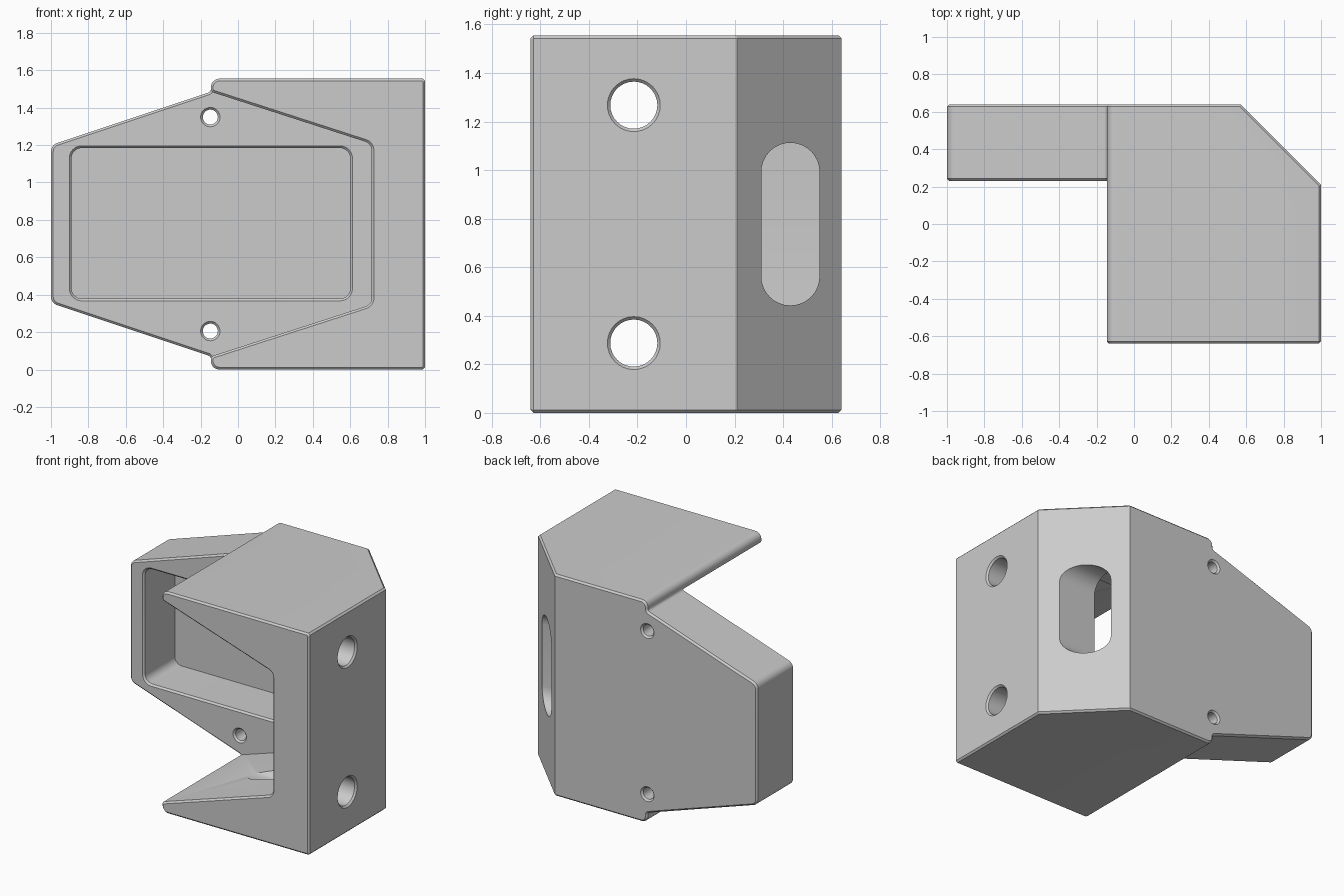
import bpy
import bmesh
from math import pi, atan2, cos, sin, tan, radians
from mathutils import Vector

cube = bpy.data.objects.get("Cube")
if cube:
    bpy.data.objects.remove(cube, do_unlink=True)

HEIGHT = 1.555      # overall height
MID = HEIGHT / 2    # mirror height of the whole bracket
HALF_Y = 0.64
STEP_Y = 0.23       # front face of the rear plate
AXIS_X = -0.145     # centre of the hexagonal opening
EDGE = 0.012        # chamfer size
LIP = 0.02          # cutter overshoot


def rounded(corners, steps=8):
    """Closed outline from (u, v, radius) corners."""
    out = []
    for i, (u, v, r) in enumerate(corners):
        p = Vector((u, v))
        if r == 0:
            out.append(p)
            continue
        a = (Vector(corners[i - 1][:2]) - p).normalized()
        b = (Vector(corners[(i + 1) % len(corners)][:2]) - p).normalized()
        half = a.angle(b) / 2
        centre = p + (a + b).normalized() * r / sin(half)
        start = p + a * r / tan(half) - centre
        end = p + b * r / tan(half) - centre
        a0 = atan2(start.y, start.x)
        turn = (atan2(end.y, end.x) - a0 + pi) % (2 * pi) - pi
        for k in range(steps + 1):
            t = a0 + turn * k / steps
            out.append(centre + r * Vector((cos(t), sin(t))))
    return out


def inset(pts):
    """Shrink a counter-clockwise outline by the chamfer size."""
    out = []
    for i, p in enumerate(pts):
        a = (p - pts[i - 1]).normalized()
        b = (pts[(i + 1) % len(pts)] - p).normalized()
        na, nb = Vector((-a.y, a.x)), Vector((-b.y, b.x))
        out.append(p + (na + nb) * EDGE / (1 + na.dot(nb)))
    return out


def loft(name, sections, axis):
    """Solid through (depth, outline) sections along an axis."""
    place = {"x": lambda u, v, d: (d, u, v),
             "y": lambda u, v, d: (u, d, v),
             "z": lambda u, v, d: (u, v, d)}[axis]
    bm = bmesh.new()
    rings = [[bm.verts.new(place(p.x, p.y, d)) for p in pts] for d, pts in sections]
    n = len(rings[0])
    bm.faces.new(rings[0])
    bm.faces.new(rings[-1])
    for lo, hi in zip(rings, rings[1:]):
        for i in range(n):
            j = (i + 1) % n
            bm.faces.new((lo[i], lo[j], hi[j], hi[i]))
    bmesh.ops.remove_doubles(bm, verts=bm.verts, dist=1e-5)
    bmesh.ops.recalc_face_normals(bm, faces=bm.faces)
    if bm.calc_volume(signed=True) < 0:
        bmesh.ops.reverse_faces(bm, faces=bm.faces)
    mesh = bpy.data.meshes.new(name)
    bm.to_mesh(mesh)
    bm.free()
    obj = bpy.data.objects.new(name, mesh)
    bpy.context.collection.objects.link(obj)
    return obj


def slot(u, v, w, h, r, sections, axis):
    """Rounded-rectangle cutter; sections are (depth, outward growth)."""
    rings = []
    for d, g in sections:
        a, b = w / 2 + g, h / 2 + g
        rings.append((d, rounded([(u + a, v - b, r + g), (u + a, v + b, r + g),
                                  (u - a, v + b, r + g), (u - a, v - b, r + g)])))
    return loft("cutter", rings, axis)


def cut(target, tool):
    """Subtract the tool, using the first solver that gives a solid."""
    tool.hide_render = True
    mod = target.modifiers.new("cut", "BOOLEAN")
    mod.object, mod.operation = tool, "DIFFERENCE"
    for solver in ("MANIFOLD", "EXACT", "FLOAT"):
        mod.solver = solver
        graph = bpy.context.evaluated_depsgraph_get()
        mesh = bpy.data.meshes.new_from_object(target.evaluated_get(graph))
        if len(mesh.polygons) > 0:
            target.data = mesh
            break
    target.modifiers.clear()
    bpy.data.objects.remove(tool, do_unlink=True)


def mirrored(upper):
    """Complete an outline, listed top to bottom, about the mid height."""
    return rounded(upper + [(u, HEIGHT - v, r) for u, v, r in reversed(upper)])


# Rear plate: square right side, tapered left side
block = [(1, HEIGHT - EDGE, 0), (1 - EDGE, HEIGHT, 0),
         (AXIS_X, HEIGHT, 0.045), (AXIS_X, 1.485, 0.02)]
outline = mirrored(block + [(-1, 1.2, 0.05)])
plate = loft("rear_plate", [(STEP_Y, inset(outline)), (STEP_Y + EDGE, outline),
                            (HALF_Y - EDGE, outline), (HALF_Y, inset(outline))], "y")

# Forward jaws and right wall around the hexagonal opening
outline = mirrored(block + [(0.715, 1.207, 0.05)])
jaws = loft("jaws", [(-HALF_Y, inset(outline)), (EDGE - HALF_Y, outline),
                     (STEP_Y + EDGE, outline)], "y")


def slant(grow):
    """Outline of the material removed at the rear right corner."""
    s = grow * sin(pi / 4)
    return [Vector((0.31 - s, 0.9 - s)), Vector((1.2 - s, 0.01 - s)),
            Vector((1.3, 0.01)), Vector((1.3, 0.9))]


# Slanted rear right corner, chamfered at top and bottom
for part in (plate, jaws):
    cut(part, loft("cutter", [(-LIP, slant(EDGE + LIP)), (EDGE, slant(0)),
                              (HEIGHT - EDGE, slant(0)),
                              (HEIGHT + LIP, slant(EDGE + LIP))], "z"))

# Rectangular recess with a chamfered rim
flare = [(STEP_Y - LIP, EDGE + LIP), (STEP_Y + EDGE, 0)]
cut(plate, slot(AXIS_X, MID + 0.004, 1.49, 0.805, 0.055, flare + [(0.57, 0)], "y"))

# Long opening through the slanted corner
cut(plate, slot(0.43, MID, 0.24, 0.67, 0.12, [(0.3, 0), (1.2, 0)], "x"))

for side in (-1, 1):
    # Large holes through the right wall
    cut(jaws, slot(-0.215, MID + side * 0.49, 0.194, 0.194, 0.097,
                   [(-0.5, 0), (1 - EDGE, 0), (1 + LIP, EDGE + LIP)], "x"))
    # Small screw holes through the rear plate
    back = [(HALF_Y - EDGE, 0), (HALF_Y + LIP, EDGE + LIP)]
    cut(plate, slot(-0.148, MID + side * 0.572, 0.08, 0.08, 0.04, flare + back, "y"))

# Single grey finish
grey = bpy.data.materials.new("plain_grey")
grey.use_nodes = True
colour = (0.6, 0.6, 0.6, 1)
grey.diffuse_color = colour
grey.node_tree.nodes["Principled BSDF"].inputs["Base Color"].default_value = colour

bpy.ops.object.select_all(action="DESELECT")
for part in (plate, jaws):
    part.data.materials.clear()
    part.data.materials.append(grey)
    part.select_set(True)
bpy.context.view_layer.objects.active = plate
bpy.ops.object.shade_smooth_by_angle(angle=radians(30))
